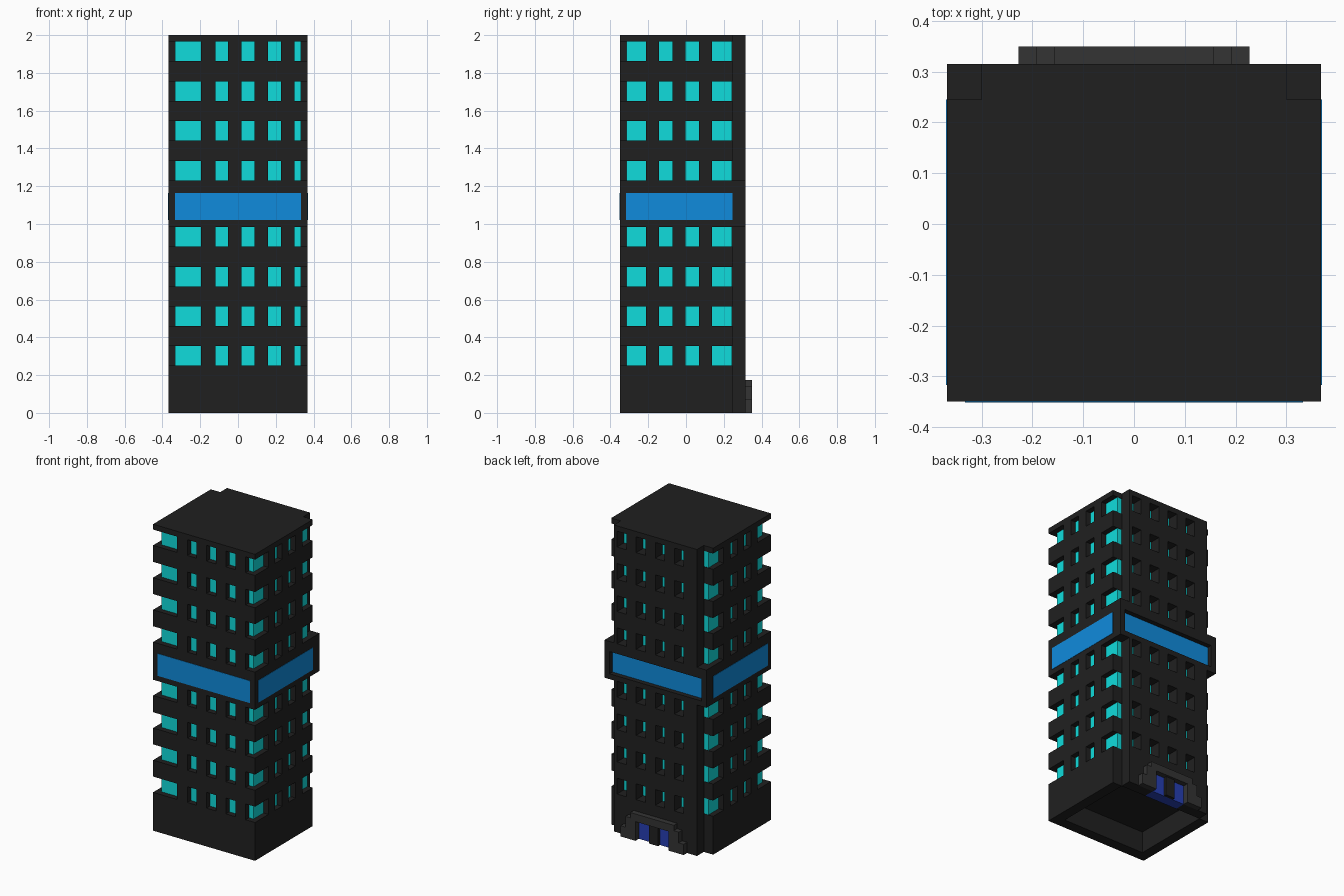
import bpy, bmesh

if "Cube" in bpy.data.objects:
    bpy.data.objects.remove(bpy.data.objects["Cube"])

X, Y0, YN, Y1 = 0.368, -0.35, 0.245, 0.315   # half width, front, notch line, back wall
XB = 0.30                                    # half width of the back wall


def material(name, rgb):
    m = bpy.data.materials.new(name)
    m.diffuse_color = (*rgb, 1)
    m.use_nodes = True
    m.node_tree.nodes["Principled BSDF"].inputs["Base Color"].default_value = m.diffuse_color
    return m


DARK = material("dark_wall", (0.0144, 0.0144, 0.0144))
GREY = material("entrance_grey", (0.034, 0.034, 0.034))
CYAN = material("window_cyan", (0.005, 0.72, 0.72))
BLUE = material("band_blue", (0.005, 0.26, 0.72))
DOOR = material("door_blue", (0.02, 0.05, 0.45))


def finish(name, bm, mat):
    bmesh.ops.recalc_face_normals(bm, faces=bm.faces)
    me = bpy.data.meshes.new(name)
    bm.to_mesh(me)
    bm.free()
    me.materials.append(mat)
    ob = bpy.data.objects.new(name, me)
    bpy.context.collection.objects.link(ob)


def add_prism(bm, base, offset):
    face = bm.faces.new([bm.verts.new(p) for p in base])
    ext = bmesh.ops.extrude_face_region(bm, geom=[face], use_keep_orig=True)
    verts = [v for v in ext["geom"] if isinstance(v, bmesh.types.BMVert)]
    bmesh.ops.translate(bm, verts=verts, vec=offset)


def add_box(bm, x0, x1, y0, y1, z0, z1):
    add_prism(bm, [(x0, y0, z0), (x1, y0, z0), (x1, y1, z0), (x0, y1, z0)], (0, 0, z1 - z0))


def boxes(name, items, mat):
    bm = bmesh.new()
    for b in items:
        add_box(bm, *b)
    finish(name, bm, mat)


def slab(name, z0, z1):
    # Floor plate with notched rear corners
    plan = [(-X, Y0), (X, Y0), (X, YN), (XB, YN), (XB, Y1), (-XB, Y1), (-XB, YN), (-X, YN)]
    bm = bmesh.new()
    add_prism(bm, [(x, y, z0) for x, y in plan], (0, 0, z1 - z0))
    finish(name, bm, mat=DARK)


# Window rows: four below and four above the blue band
rows = [(z, z + 0.103) for z in (0.25, 0.46, 0.67, 0.882, 1.231, 1.441, 1.651, 1.862)]

# Floor slabs between the rows, and the roof
for i in range(7):
    if i != 3:
        slab("floor_slab", rows[i][1], rows[i + 1][0])
slab("roof_slab", rows[7][1], 2.0)

# Glass core and the piers in front of it
front_piers = [(-0.195, -0.12), (-0.053, 0.018), (0.087, 0.158), (0.228, 0.30)]
side_piers = [(-0.212, -0.143), (-0.072, -0.003), (0.068, 0.138)]
back_piers = [(-XB, -0.204), (-0.136, -0.067), (0.001, 0.071), (0.139, 0.209), (0.277, XB)]
glass, piers = [], []
for z0, z1 in rows:
    glass.append((-0.333, 0.333, -0.315, 0.243, z0, z1))
    piers += [(a, b, Y0, -0.315, z0, z1) for a, b in front_piers]
    piers += [(a, b, 0.243, Y1, z0, z1) for a, b in back_piers]
    for a, b in side_piers:
        piers += [(0.333, X, a, b, z0, z1), (-X, -0.333, a, b, z0, z1)]
boxes("window_glass", glass, CYAN)
boxes("window_piers", piers, DARK)

# Wide band at mid height, with a recessed opening at the back
zb0, zb1, p0, p1 = rows[3][1], rows[4][0], 1.02, 1.165
boxes("band_frame", [
    (-X, X, Y0, 0.282, zb0, zb1),
    (-X, X, 0.282, Y1, zb0, p0), (-X, X, 0.282, Y1, p1, zb1),
    (-X, -0.333, 0.282, Y1, p0, p1), (0.333, X, 0.282, Y1, p0, p1)], DARK)
boxes("band_panels", [
    (-0.333, 0.333, Y0 - 0.002, Y0 + 0.01, p0, p1),
    (-0.333, 0.333, 0.275, 0.284, p0, p1),
    (X - 0.01, X + 0.002, -0.317, YN, p0, p1),
    (-X - 0.002, -X + 0.01, -0.317, YN, p0, p1)], BLUE)

# Ground storey: solid top, hollow underneath, doorway at the back
H, DW, DH = 0.14, 0.12, 0.125
slab("base_slab", H, rows[0][0])
boxes("base_walls", [
    (-X, X, Y0, -0.28, 0, H),
    (-X, -XB, -0.28, YN, 0, H), (XB, X, -0.28, YN, 0, H),
    (-XB, -DW, YN, Y1, 0, H), (DW, XB, YN, Y1, 0, H),
    (-DW, DW, YN, Y1, DH, H)], DARK)
boxes("doors", [(-DW, DW, YN, Y1, 0, DH)], DOOR)
boxes("door_mullion", [(-0.033, 0.033, Y1, 0.335, 0, DH)], DARK)

# Stepped entrance surround
half = [(DW, DH), (DW, 0), (0.228, 0), (0.228, 0.07), (0.192, 0.07),
        (0.192, 0.14), (0.157, 0.14), (0.157, 0.175)]
outline = half + [(-x, z) for x, z in reversed(half)]
bm = bmesh.new()
add_prism(bm, [(x, Y1, z) for x, z in outline], (0, 0.035, 0))
finish("entrance_surround", bm, GREY)
